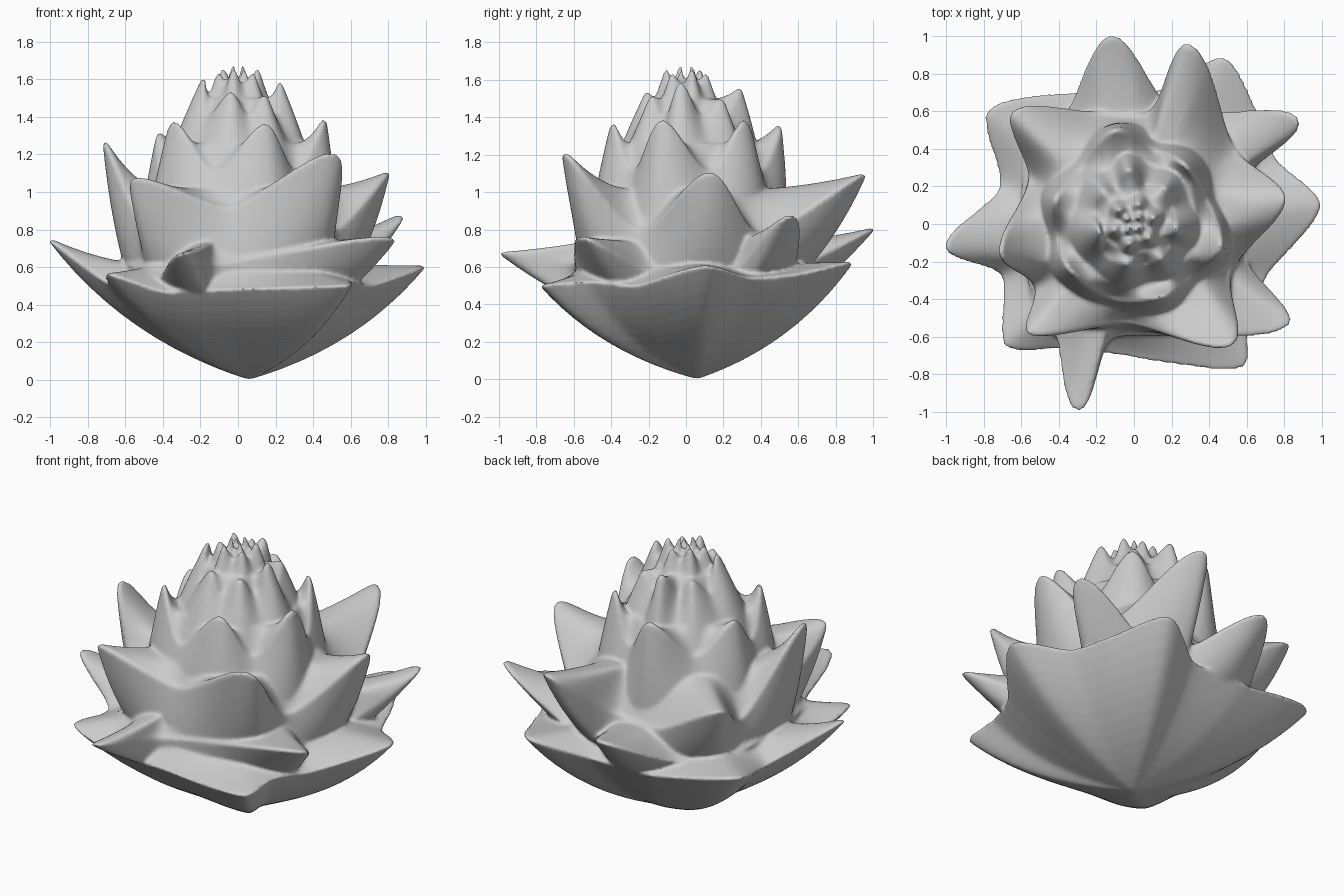
import bpy, bmesh, math
from mathutils import Vector as V

if "Cube" in bpy.data.objects:
    bpy.data.objects.remove(bpy.data.objects["Cube"])

STEPS = 14   # rim samples between two rim points
ROWS = 12    # rows up the outside and down the inside


def smooth_rim(points):
    """Closed, rounded curve through petal tips and valleys."""
    p = [V(q) for q in points]
    n = len(p)
    d = [(p[(i + 1) % n] - p[i - 1]).normalized() for i in range(n)]
    rim = []
    for i in range(n):
        a, b = p[i], p[(i + 1) % n]
        m = (b - a).length * 0.65
        for k in range(STEPS):
            t = k / STEPS
            rim.append(a * (2*t**3 - 3*t**2 + 1) + b * (3*t**2 - 2*t**3)
                       + d[i] * m * (t**3 - 2*t**2 + t)
                       + d[(i + 1) % n] * m * (t**3 - t**2))
    return rim


def bezier(a, c, b, t):
    return a * (1 - t)**2 + c * 2 * t * (1 - t) + b * t * t


def with_valleys(tips, r, z):
    """Insert a valley between each pair of neighbouring tips."""
    tips = sorted(tips, key=lambda q: math.atan2(q[1], q[0]))
    out = []
    for i, q in enumerate(tips):
        a = math.atan2(q[1], q[0])
        nx = tips[(i + 1) % len(tips)]
        b = math.atan2(nx[1], nx[0])
        if b <= a:
            b += 2 * math.pi
        m = (a + b) / 2
        out += [q, (r * math.cos(m), r * math.sin(m), z)]
    return out


def petal_ring(name, points, base_r, base_z, in_r, in_z,
               bulge=0.0, mid_r=0.45, mid_z=0.45, centre=(0, 0)):
    """Closed solid: outer skin up to the rim, hollow inner skin to the core."""
    bm = bmesh.new()
    cols = []
    for q in smooth_rim(points):
        u = V((q.x, q.y, 0)).normalized()
        base = u * base_r + V((centre[0], centre[1], base_z))
        ctrl = base.lerp(q, mid_r) + u * bulge
        ctrl.z = base_z + (q.z - base_z) * mid_z
        inner = u * in_r + V((0, 0, in_z))
        ictrl = q.lerp(inner, 0.55)
        ictrl.z = in_z + (q.z - in_z) * (0.2 if q.z > in_z else 0.6)
        col = [bezier(base, ctrl, q, k / ROWS) for k in range(ROWS + 1)]
        lip = q - u * 0.02 + V((0, 0, 0.008))   # small lip so rims are not razor thin
        col += [bezier(lip, ictrl, inner, k / ROWS) for k in range(ROWS + 1)]
        cols.append([bm.verts.new(c) for c in col])
    n = len(cols)
    for i in range(n):
        a, b = cols[i], cols[(i + 1) % n]
        for k in range(len(a) - 1):
            bm.faces.new((a[k], b[k], b[k + 1], a[k + 1]))
    bm.faces.new([c[-1] for c in cols])
    if base_r > 0:
        bm.faces.new([c[0] for c in cols])
    bmesh.ops.remove_doubles(bm, verts=bm.verts, dist=0.0005)
    bmesh.ops.triangulate(bm, faces=[f for f in bm.faces if len(f.verts) > 4])
    bmesh.ops.recalc_face_normals(bm, faces=bm.faces)
    me = bpy.data.meshes.new(name)
    bm.to_mesh(me)
    bm.free()
    ob = bpy.data.objects.new(name, me)
    bpy.context.collection.objects.link(ob)
    return ob


rings = []
# Bowl of lowest petals, closing to a point at the bottom
rings.append(petal_ring("bottom_bowl", [
    (1.00, 0.10, 0.60), (0.76, 0.35, 0.54), (0.66, 0.60, 0.56),
    (0.48, 0.89, 0.62), (0.15, 0.72, 0.52), (-0.25, 0.71, 0.52),
    (-0.78, 0.61, 0.60), (-0.72, 0.20, 0.52), (-1.01, -0.12, 0.74),
    (-0.71, -0.28, 0.52), (-0.69, -0.65, 0.56), (-0.40, -0.67, 0.47),
    (-0.10, -0.70, 0.48), (0.58, -0.77, 0.50),
    (0.61, -0.52, 0.52), (0.72, -0.27, 0.50)],
    0.0, 0.0, 0.55, 0.62, mid_r=0.62, mid_z=0.28, centre=(0.06, 0.06)))

# Second row with four long leaves
rings.append(petal_ring("second_petals", [
    (0.83, -0.54, 0.75), (0.61, -0.20, 0.58), (0.61, 0.25, 0.58),
    (0.88, 0.56, 0.87), (0.43, 0.60, 0.62), (0.18, 0.64, 0.62),
    (-0.12, 1.01, 0.80), (-0.35, 0.62, 0.60), (-0.58, 0.30, 0.60),
    (-0.60, -0.15, 0.62), (-0.50, -0.52, 0.58), (-0.42, -0.60, 0.55),
    (-0.30, -1.00, 0.67), (-0.12, -0.62, 0.62), (0.25, -0.60, 0.68)],
    0.58, 0.40, 0.54, 0.74, mid_r=0.52, mid_z=0.40))

# Third row of broad upright petals
rings.append(petal_ring("middle_petals", [
    (0.81, 0.13, 1.10), (0.54, 0.40, 0.78), (0.30, 0.96, 1.09),
    (0.08, 0.60, 0.78), (-0.22, 0.60, 0.76), (-0.65, 0.60, 0.98),
    (-0.56, 0.24, 0.78), (-0.72, -0.15, 1.26), (-0.53, -0.34, 0.86),
    (-0.56, -0.59, 1.07), (-0.04, -0.53, 0.92), (0.52, -0.65, 1.20),
    (0.52, -0.25, 0.80)],
    0.57, 0.48, 0.46, 1.02, bulge=0.03, mid_r=0.54, mid_z=0.40))

# Fourth row hugging the bud
rings.append(petal_ring("upper_petals", with_valleys([
    (0.15, -0.40, 1.36), (0.47, -0.13, 1.38), (0.28, 0.32, 1.38),
    (-0.10, 0.51, 1.35), (-0.43, 0.13, 1.31), (-0.35, -0.25, 1.37)],
    0.42, 1.12),
    0.54, 0.66, 0.34, 1.26, bulge=0.03))

# Bud petals
rings.append(petal_ring("bud_petals", with_valleys([
    (-0.03, 0.30, 1.55), (0.235, -0.03, 1.58), (-0.195, -0.04, 1.60),
    (-0.04, -0.22, 1.53), (0.17, 0.20, 1.49), (-0.17, 0.18, 1.50),
    (0.15, -0.19, 1.51)],
    0.23, 1.41),
    0.42, 1.05, 0.16, 1.50, bulge=0.02))

# Small tips closing the top of the bud
for name, r, z, count, turn in (("crown_tips", 0.12, 1.65, 6, 0.3),
                                ("centre_tips", 0.05, 1.67, 4, 0.9)):
    tips = [(r * math.cos(turn + i * math.tau / count),
             r * math.sin(turn + i * math.tau / count),
             z - 0.02 * (i % 2)) for i in range(count)]
    rings.append(petal_ring(name, with_valleys(tips, r * 0.85, z - 0.08),
                            r + 0.10, z - 0.30, r * 0.4, z - 0.07))

# Fuse all rings into one sculpted flower with soft creases
bpy.ops.object.select_all(action='DESELECT')
for ob in rings:
    ob.select_set(True)
bpy.context.view_layer.objects.active = rings[0]
bpy.ops.object.join()
flower = bpy.context.view_layer.objects.active
flower.name = "flower"
fuse = flower.modifiers.new("fuse", 'REMESH')
fuse.mode = 'VOXEL'
fuse.voxel_size = 0.011
fuse.use_smooth_shade = True
soften = flower.modifiers.new("soften", 'SMOOTH')
soften.factor = 0.5
soften.iterations = 7
